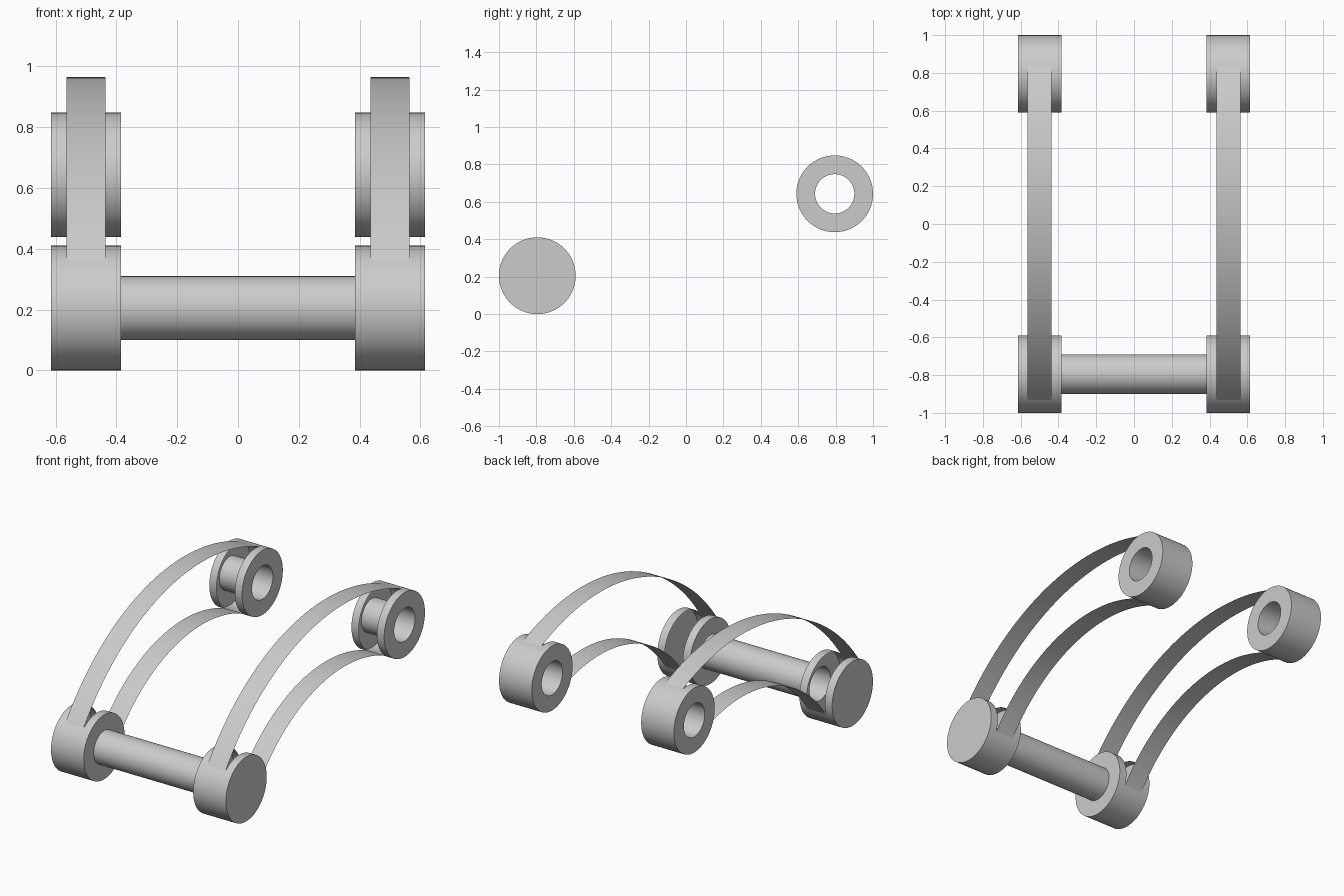
import bpy
import bmesh
from math import sin, cos, acos, atan2, hypot, radians, tau

cube = bpy.data.objects.get("Cube")
if cube:
    bpy.data.objects.remove(cube)

grey = bpy.data.materials.new("plain_grey")
grey.use_nodes = True
COLOUR = (0.6, 0.6, 0.6, 1)
grey.diffuse_color = COLOUR
grey.node_tree.nodes["Principled BSDF"].inputs["Base Color"].default_value = COLOUR

# Main dimensions: (y, z) of both pivots, radii and x positions on the left side
FRONT, REAR = (-0.795, 0.205), (0.795, 0.643)
BOSS_R, BORE_R = 0.205, 0.105
X_IN, X_OUT = 0.385, 0.615
BAND = (0.436, 0.564)

# Arc centre of the curved arm, on the bisector of the two pivots
dy, dz = REAR[0] - FRONT[0], REAR[1] - FRONT[1]
span = hypot(dy, dz)
DROP, HALF = 0.95, 0.199
C = ((FRONT[0] + REAR[0]) / 2 + DROP * dz / span,
     (FRONT[1] + REAR[1]) / 2 - DROP * dy / span)
MID_R = hypot(DROP, span / 2)


def steps(a, b, n):
    return [a + (b - a) * i / n for i in range(n + 1)]


def ring(bm, centre, r, x, angles):
    return [bm.verts.new((x, centre[0] + r * cos(a), centre[1] + r * sin(a)))
            for a in angles]


def bridge(bm, a, b, closed=True, skip=()):
    n = len(a)
    for i in range(n if closed else n - 1):
        if i not in skip:
            j = (i + 1) % n
            bm.faces.new((a[i], a[j], b[j], b[i]))


def finish(bm, name, mirrored=True):
    mesh = bpy.data.meshes.new(name)
    bm.to_mesh(mesh)
    bm.free()
    mesh.materials.append(grey)
    obj = bpy.data.objects.new(name, mesh)
    bpy.context.collection.objects.link(obj)
    bpy.ops.object.select_all(action="DESELECT")
    obj.select_set(True)
    bpy.context.view_layer.objects.active = obj
    bpy.ops.object.shade_smooth_by_angle(angle=radians(30))
    if mirrored:
        obj.modifiers.new("Mirror", "MIRROR").use_mirror_merge = False


def meet(radius):
    """Angle off the arc's radial line where an arm edge crosses a boss."""
    return acos((radius ** 2 - MID_R ** 2 - BOSS_R ** 2) / (2 * MID_R * BOSS_R))


def radial(p):
    return atan2(p[1] - C[1], p[0] - C[0])


OUTER, INNER = MID_R + HALF, MID_R - HALF


def boss(name, centre, turn, bored):
    # Hollow boss whose middle strip is open where the arm runs in
    base = radial(centre)
    a, b = sorted((base + turn * meet(OUTER), base + turn * meet(INNER)))
    n_open, n_shut = 36, 48
    angles = steps(a, b, n_open)[:-1] + steps(b, a + tau, n_shut)[:-1]
    bm = bmesh.new()
    rims = [ring(bm, centre, BOSS_R, x, angles) for x in (X_IN, *BAND, X_OUT)]
    for i in range(3):
        bridge(bm, rims[i], rims[i + 1], skip=range(n_open) if i == 1 else ())
    hole_in = ring(bm, centre, BORE_R, X_IN, angles)
    bridge(bm, hole_in, rims[0])
    if bored:
        hole_out = ring(bm, centre, BORE_R, X_OUT, angles)
        bridge(bm, rims[3], hole_out)
        bridge(bm, hole_out, hole_in)
    else:
        bm.faces.new(rims[3])
    bmesh.ops.recalc_face_normals(bm, faces=bm.faces)
    finish(bm, name)


boss("front_bosses", FRONT, -1, False)
boss("rear_bosses", REAR, 1, True)


# Thin curved straps along the upper and lower edges of each arm
def strap(name, radius, outward):
    ends = []
    for centre, turn in ((REAR, 1), (FRONT, -1)):
        a = radial(centre) + turn * meet(radius)
        ends.append(radial((centre[0] + BOSS_R * cos(a),
                            centre[1] + BOSS_R * sin(a))))
    angles = steps(*ends, 48)
    bm = bmesh.new()
    sides = [ring(bm, C, radius, x, angles) for x in BAND]
    if not outward:
        sides.reverse()
    bridge(bm, *sides, closed=False)
    finish(bm, name)


strap("upper_straps", OUTER, True)
strap("lower_straps", INNER, False)

# Cross rod, an open tube between the front bosses
bm = bmesh.new()
circle = steps(0, tau, 64)[:-1]
bridge(bm, *[ring(bm, FRONT, BORE_R, x, circle) for x in (-X_IN, X_IN)])
bmesh.ops.recalc_face_normals(bm, faces=bm.faces)
finish(bm, "cross_rod", mirrored=False)
